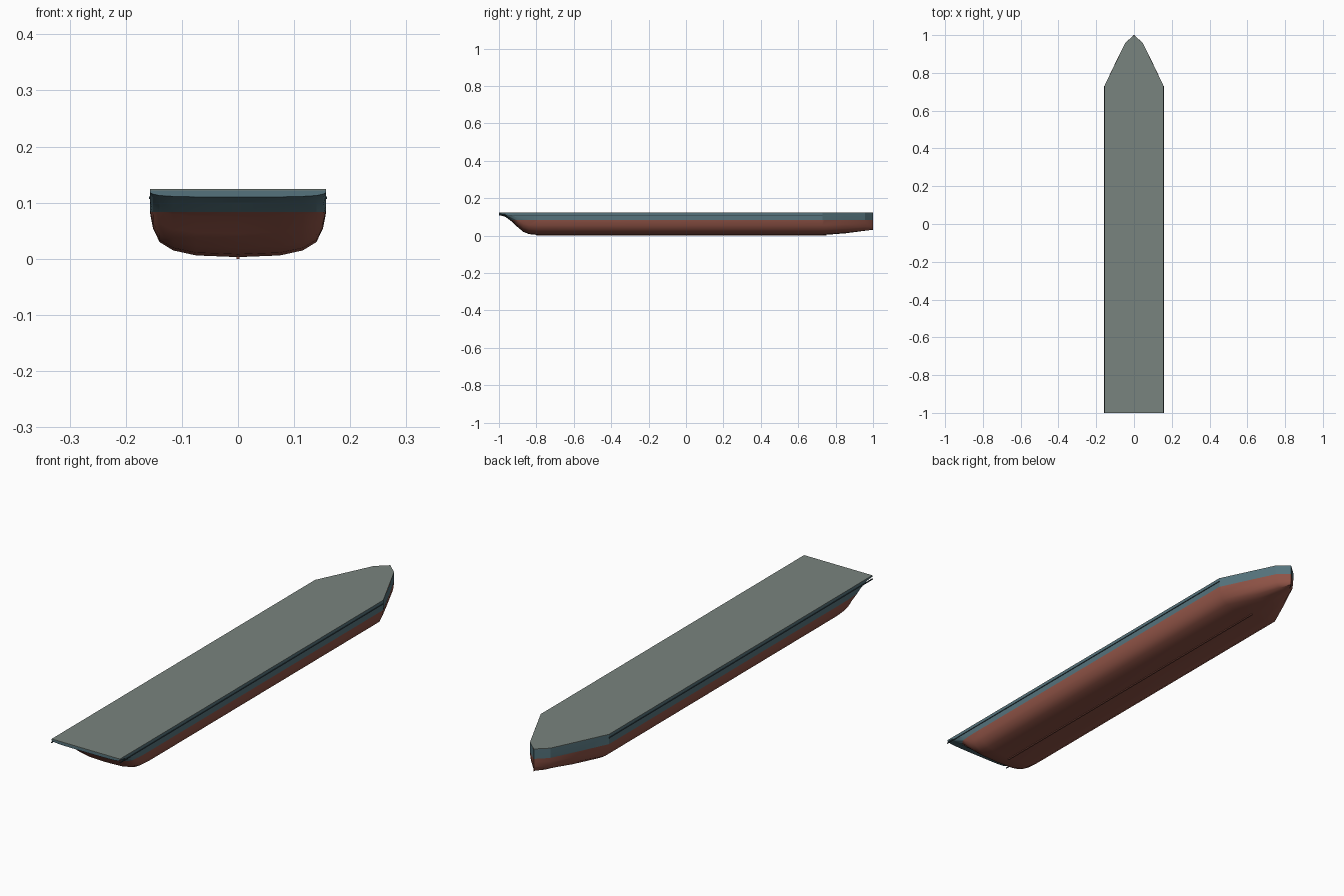
import bpy, bmesh, math

if "Cube" in bpy.data.objects:
    bpy.data.objects.remove(bpy.data.objects["Cube"])

TOP, WATER, HALF = 0.122, 0.083, 0.157


def material(name, color):
    m = bpy.data.materials.new(name)
    m.diffuse_color = (*color, 1)
    m.use_nodes = True
    m.node_tree.nodes["Principled BSDF"].inputs["Base Color"].default_value = m.diffuse_color
    return m


RED = material("bottom_paint", (0.27, 0.085, 0.06))
TEAL = material("side_paint", (0.09, 0.17, 0.20))
GREY = material("deck_paint", (0.19, 0.23, 0.21))
DARK = material("trim_paint", (0.03, 0.05, 0.06))


def finish(bm, name, mat, angle=None):
    bmesh.ops.recalc_face_normals(bm, faces=bm.faces)
    me = bpy.data.meshes.new(name)
    bm.to_mesh(me)
    bm.free()
    ob = bpy.data.objects.new(name, me)
    bpy.context.collection.objects.link(ob)
    me.materials.append(mat)
    if angle:
        bpy.ops.object.select_all(action='DESELECT')
        ob.select_set(True)
        bpy.context.view_layer.objects.active = ob
        bpy.ops.object.shade_smooth_by_angle(angle=math.radians(angle))
    return ob


def box(name, mat, lo, hi):
    bm = bmesh.new()
    bmesh.ops.create_cube(bm, size=1)
    for v in bm.verts:
        v.co = [(a + b) / 2 + c * (b - a) for a, b, c in zip(lo, hi, v.co)]
    return finish(bm, name, mat)


# half section: (fraction of half width, fraction of depth)
HALF_SECTION = [(1, 0), (1, 0.33), (0.965, 0.57), (0.89, 0.775),
                (0.735, 0.90), (0.475, 0.975), (0, 1)]
SECTION = HALF_SECTION + [(-x, d) for x, d in HALF_SECTION[-2::-1]]

# stations: y, half width, keel height
STATIONS = [(-1.0, HALF, 0.110), (-0.965, HALF, 0.100), (-0.93, HALF, 0.074),
            (-0.90, HALF, 0.045), (-0.87, HALF, 0.020), (-0.84, HALF, 0.008),
            (-0.79, HALF, 0.003), (0.73, HALF, 0.003), (0.85, 0.100, 0.012),
            (0.958, 0.047, 0.026), (1.0, 0.001, 0.031)]


def hull_half(name, mat, above, angle):
    bm = bmesh.new()
    rings = [[bm.verts.new((w * x, y, TOP - (TOP - keel) * d)) for x, d in SECTION]
             for y, w, keel in STATIONS]
    for a, b in zip(rings, rings[1:]):
        for i in range(len(SECTION) - 1):
            bm.faces.new((a[i], a[i + 1], b[i + 1], b[i]))
    bm.faces.new(rings[0])
    bm.faces.new(rings[-1])
    bmesh.ops.bisect_plane(bm, geom=bm.verts[:] + bm.edges[:] + bm.faces[:],
                           plane_co=(0, 0, WATER), plane_no=(0, 0, 1),
                           clear_inner=above, clear_outer=not above)
    return finish(bm, name, mat, angle)


# hull, split at the waterline
hull_half("lower_hull", RED, False, 35)
hull_half("upper_hull", TEAL, True, 20)

# deck plate
bm = bmesh.new()
outline = [(-HALF, -1), (HALF, -1), (HALF, 0.73), (0.047, 0.958),
           (0, 1), (-0.047, 0.958), (-HALF, 0.73)]
deck = bm.faces.new([bm.verts.new((x, y, 0.1215)) for x, y in outline])
ext = bmesh.ops.extrude_face_region(bm, geom=[deck])
bmesh.ops.translate(bm, vec=(0, 0, 0.0025),
                    verts=[v for v in ext["geom"] if isinstance(v, bmesh.types.BMVert)])
finish(bm, "deck", GREY)

# rubbing strips along both sides
for side, s in (("right", 1), ("left", -1)):
    xs = sorted((s * (HALF - 0.001), s * (HALF + 0.002)))
    box(side + "_rubbing_strip", DARK, (xs[0], -1, 0.107), (xs[1], 0.73, 0.111))

# thin keel strip
box("keel_strip", RED, (-0.003, -0.80, 0), (0.003, 0.75, 0.006))
